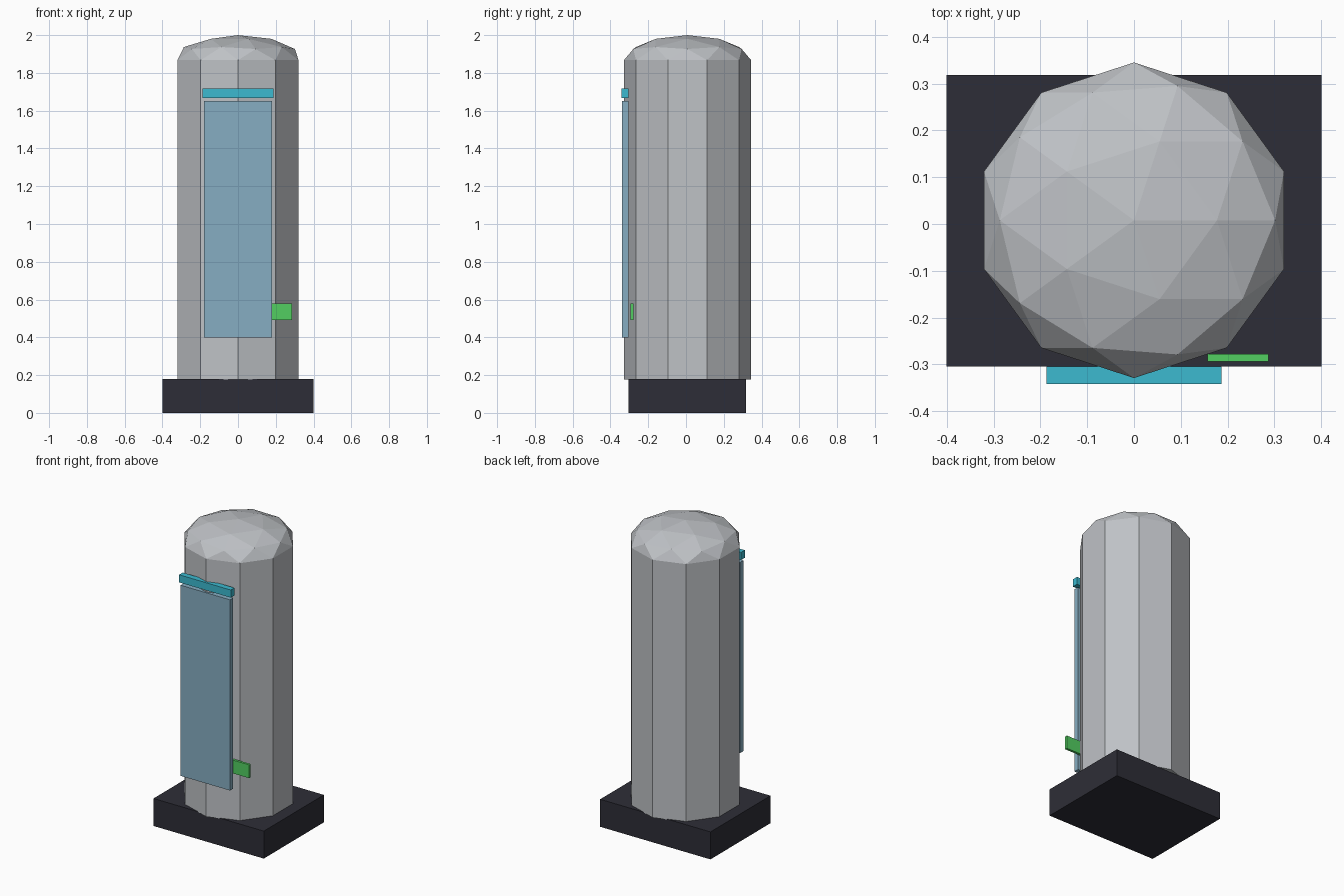
import bpy
import bmesh
from mathutils import Matrix, Vector

cube = bpy.data.objects.get("Cube")
if cube:
    bpy.data.objects.remove(cube, do_unlink=True)


def material(name, rgb):
    mat = bpy.data.materials.new(name)
    mat.use_nodes = True
    colour = (*rgb, 1.0)
    mat.diffuse_color = colour
    mat.node_tree.nodes["Principled BSDF"].inputs["Base Color"].default_value = colour
    return mat


def add_object(name, bm, mat):
    mesh = bpy.data.meshes.new(name)
    bm.to_mesh(mesh)
    bm.free()
    mesh.materials.append(mat)
    obj = bpy.data.objects.new(name, mesh)
    bpy.context.collection.objects.link(obj)
    return obj


def box(name, low, high, mat):
    low, high = Vector(low), Vector(high)
    bm = bmesh.new()
    place = Matrix.Translation((low + high) / 2) @ Matrix.Diagonal((*(high - low), 1))
    bmesh.ops.create_cube(bm, size=1, matrix=place)
    return add_object(name, bm, mat)


grey = material("light grey", (0.52, 0.54, 0.565))
dark = material("dark charcoal", (0.027, 0.027, 0.038))
glass = material("pale blue", (0.24, 0.42, 0.54))
cyan = material("cyan", (0.045, 0.49, 0.63))
green = material("green", (0.085, 0.62, 0.12))

RADIUS, CENTRE_Y = 0.337, 0.008
BODY_BOTTOM, BODY_TOP, TOP = 0.177, 1.867, 2.0

# Rectangular plinth
box("base", (-0.4, -0.304, 0), (0.4, 0.318, 0.18), dark)

# Ten-sided capsule body
bm = bmesh.new()
bmesh.ops.create_cone(
    bm, cap_ends=True, segments=10, radius1=RADIUS, radius2=RADIUS,
    depth=BODY_TOP - BODY_BOTTOM,
    matrix=Matrix.Translation((0, CENTRE_Y, (BODY_TOP + BODY_BOTTOM) / 2)))
add_object("body", bm, grey)

# Flattened faceted dome: the upper half of an icosphere
bm = bmesh.new()
bmesh.ops.create_icosphere(bm, subdivisions=2, radius=1)
lower = [v for v in bm.verts if v.co.z < -0.01]
bmesh.ops.delete(bm, geom=lower, context='VERTS')
bmesh.ops.transform(
    bm, verts=bm.verts,
    matrix=Matrix.Translation((0, CENTRE_Y, BODY_TOP))
    @ Matrix.Diagonal((RADIUS, RADIUS, TOP - BODY_TOP, 1)))
add_object("dome", bm, grey)

# Door, light bar above it and handle panel beside it
box("door_panel", (-0.179, -0.338, 0.4), (0.179, -0.305, 1.65), glass)
box("light_bar", (-0.187, -0.342, 1.668), (0.187, -0.304, 1.718), cyan)
box("control_panel", (0.157, -0.294, 0.493), (0.287, -0.278, 0.58), green)
